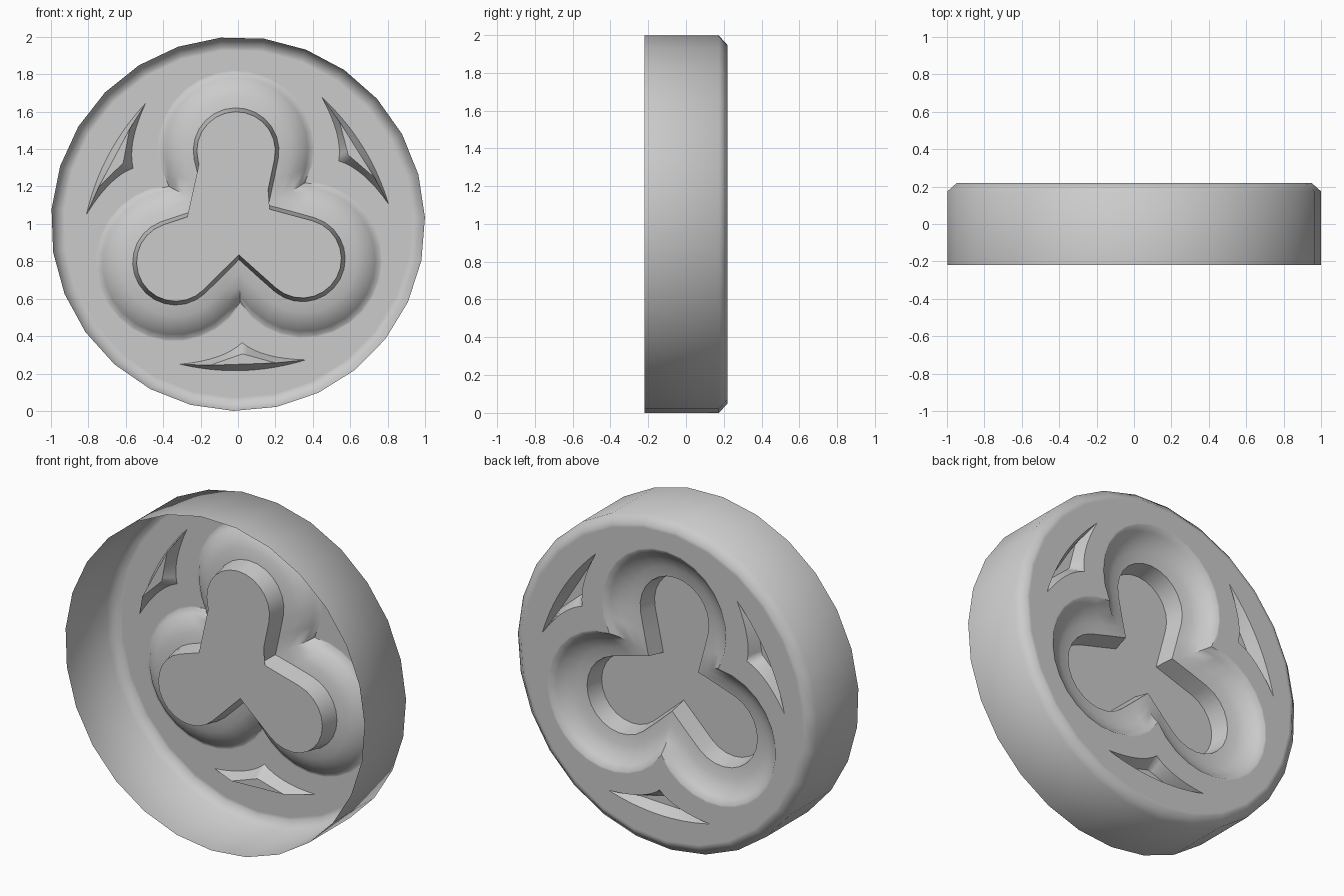
import bpy
import bmesh
from math import sin, cos, radians
from mathutils import Vector

cube = bpy.data.objects.get("Cube")
if cube:
    bpy.data.objects.remove(cube, do_unlink=True)

BACK, FRONT, MID_Z = 0.22, -0.22, 1.0
TILT = 91.5          # direction of the upper lobe
SIDES = 27

stone = bpy.data.materials.new("plain_grey")
stone.use_nodes = True
GREY = (0.6, 0.6, 0.6, 1)
stone.diffuse_color = GREY
stone.node_tree.nodes["Principled BSDF"].inputs["Base Color"].default_value = GREY


def place(pt, turn, y):
    """Turn a (radial, sideways) point by an angle and put it at depth y."""
    a = radians(turn)
    r, t = pt
    return Vector((r * cos(a) - t * sin(a), y, MID_Z + r * sin(a) + t * cos(a)))


def circle(radius, y):
    return [place((radius, 0), 82 + 360 * i / SIDES, y) for i in range(SIDES)]


def finish(name, bm, angle=50):
    bmesh.ops.recalc_face_normals(bm, faces=bm.faces)
    if sum(f.normal.y * f.calc_area() for f in bm.faces) < 0:
        bmesh.ops.reverse_faces(bm, faces=bm.faces)
    mesh = bpy.data.meshes.new(name)
    bm.to_mesh(mesh)
    bm.free()
    mesh.materials.append(stone)
    obj = bpy.data.objects.new(name, mesh)
    bpy.context.collection.objects.link(obj)
    bpy.ops.object.select_all(action="DESELECT")
    obj.select_set(True)
    bpy.context.view_layer.objects.active = obj
    bpy.ops.object.shade_smooth_by_angle(angle=radians(angle))


def loft(name, rings, cap=False):
    """Skin closed rings of equal length, capping the first one if asked."""
    bm = bmesh.new()
    loops = [[bm.verts.new(p) for p in ring] for ring in rings]
    for a, b in zip(loops, loops[1:]):
        for i in range(len(a)):
            j = (i + 1) % len(a)
            bm.faces.new((a[i], a[j], b[j], b[i]))
    if cap:
        face = bm.faces.new(loops[0])
        bmesh.ops.triangulate(bm, faces=[face])
    finish(name, bm)


def bezier(a, b, c, n):
    """Points of a quadratic curve, without its last point."""
    a, b, c = Vector(a), Vector(b), Vector(c)
    return [a * (1 - s) ** 2 + b * 2 * s * (1 - s) + c * s * s
            for s in (i / n for i in range(n))]


# Outer wall, chamfer and a narrow flat border
loft("rim", [circle(0.93, BACK), circle(0.95, BACK),
             circle(1.0, 0.175), circle(1.0, FRONT)])

# Trefoil recess: floor outline, steep wall, then a curved bowl
ARC = 14


def arc(centre, radius, half, n):
    angles = [radians(half * (2 * i / n - 1)) for i in range(n + 1)]
    return [Vector((centre + radius * cos(a), radius * sin(a))) for a in angles]


round_part = arc(0.39, 0.21, 103.4, ARC)
notch = Vector((0.0825, -0.143))
notch_end = Vector((0.0825, 0.143))
floor_lobe = ([notch, (notch + round_part[0]) / 2] + round_part
              + [(notch_end + round_part[-1]) / 2])
bowl_lobe = arc(0.40, 0.41, 117.6, ARC + 4)[:-1]


def trefoil(f, y):
    return [place(a.lerp(b, f) if f <= 1 else a + (b - a) * f, TILT + 120 * k, y)
            for k in range(3) for a, b in zip(floor_lobe, bowl_lobe)]


profile = [(0, 0.015), (0.1, 0.125), (0.4, 0.135), (0.65, 0.155),
           (0.87, 0.19), (1, BACK), (1.05, BACK)]
bowl_rings = [trefoil(f, y) for f, y in profile]
loft("trefoil_recess", bowl_rings, cap=True)

# Three-pointed pockets between the lobes
N = 8
tip_a, tip_b, apex = (0.739, -0.337), (0.739, 0.337), (0.635, 0)
pocket_edge = (bezier(tip_a, (0.83, 0), tip_b, 2 * N)
               + bezier(tip_b, (0.725, 0.10), apex, N)
               + bezier(apex, (0.725, -0.10), tip_a, N))
low_a, low_b, low_c = Vector((0.75, -0.175)), Vector((0.75, 0.175)), Vector((0.695, 0))
pocket_floor = (bezier(low_a, (low_a + low_b) / 2, low_b, 2 * N)
                + bezier(low_b, (low_b + low_c) / 2, low_c, N)
                + bezier(low_c, (low_c + low_a) / 2, low_a, N))
pocket_loops = []
for k, side in enumerate(("left", "lower", "right")):
    turn = TILT + 60.5 + 120 * k
    top = [place(p, turn, BACK) for p in pocket_edge]
    low = [place(p, turn, 0.15) for p in pocket_floor]
    pocket_loops.append(top)
    loft(side + "_pocket", [low, top], cap=True)

# Flat plate filling the space around the recesses
bm = bmesh.new()
for ring in [circle(0.93, BACK), bowl_rings[-1]] + pocket_loops:
    vs = [bm.verts.new(p) for p in ring]
    for i in range(len(vs)):
        bm.edges.new((vs[i - 1], vs[i]))
bmesh.ops.triangle_fill(bm, use_beauty=True, use_dissolve=False,
                        edges=bm.edges[:], normal=(0, 1, 0))
finish("face_plate", bm)
